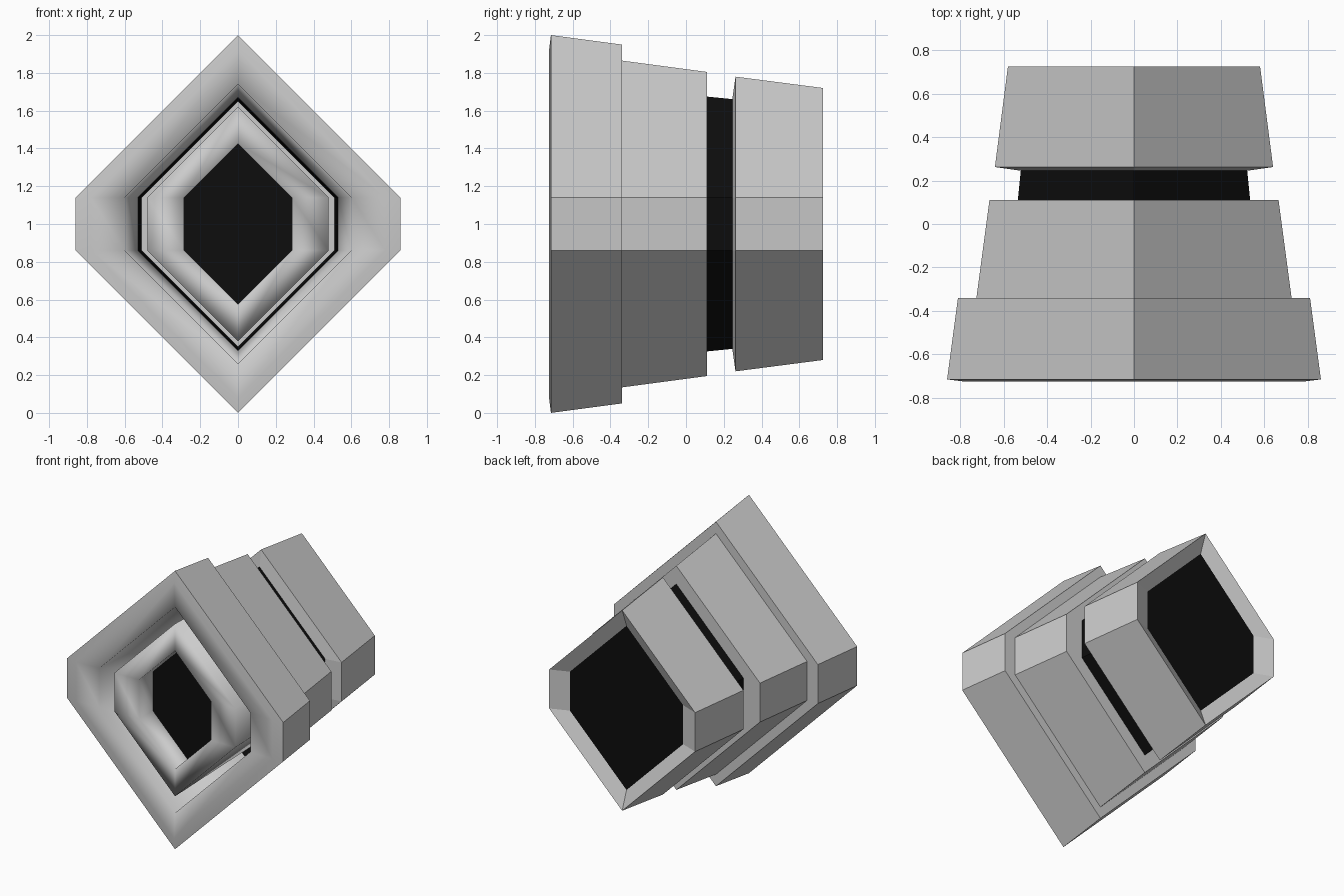
import bpy
import bmesh

CENTRE_Z = 1.0
SIDE = 0.14  # half height of the short vertical sides

if "Cube" in bpy.data.objects:
    bpy.data.objects.remove(bpy.data.objects["Cube"], do_unlink=True)


def make_material(name, value):
    mat = bpy.data.materials.new(name)
    mat.use_nodes = True
    colour = (value, value, value, 1)
    mat.diffuse_color = colour
    mat.node_tree.nodes["Principled BSDF"].inputs["Base Color"].default_value = colour
    return mat


grey = make_material("light grey metal", 0.6)
black = make_material("black", 0.004)


def hexagon(bm, y, h):
    """Ring of six corners: pointed top and bottom, short upright sides."""
    w = h - SIDE
    outline = [(0, h), (w, SIDE), (w, -SIDE), (0, -h), (-w, -SIDE), (-w, SIDE)]
    return [bm.verts.new((x, y, CENTRE_Z + z)) for x, z in outline]


def loft(name, profile, material, closed=True, smooth=(), caps=None):
    """Join hexagons along y; profile holds (y, half height) pairs."""
    bm = bmesh.new()
    rings = [hexagon(bm, y, h) for y, h in profile]
    count = len(rings) if closed else len(rings) - 1
    for i in range(count):
        a, b = rings[i], rings[(i + 1) % len(rings)]
        for k in range(6):
            n = (k + 1) % 6
            face = bm.faces.new((a[k], a[n], b[n], b[k]))
            face.smooth = i in smooth
    if not closed:
        for ring, index in zip((rings[0], rings[-1]), caps):
            bm.faces.new(ring).material_index = index
    bmesh.ops.recalc_face_normals(bm, faces=bm.faces)
    mesh = bpy.data.meshes.new(name)
    bm.to_mesh(mesh)
    bm.free()
    mesh.materials.append(material)
    mesh.materials.append(black)
    obj = bpy.data.objects.new(name, mesh)
    bpy.context.collection.objects.link(obj)
    return obj


# Stepped front housing, hollow, with a softly shaded front rim
loft("front_housing",
     [(-0.715, 1.0), (-0.34, 0.95), (-0.34, 0.865), (0.11, 0.805),
      (0.11, 0.67), (-0.715, 0.74), (-0.725, 0.92)],
     grey, smooth=(4, 5, 6))

# Dark band bridging the gap between the housings
loft("dark_band",
     [(0.105, 0.675), (0.255, 0.66), (0.255, 0.65), (0.105, 0.665)], black)

# Rear housing with a recessed dark back panel
loft("rear_housing",
     [(0.245, 0.55), (0.245, 0.66), (0.262, 0.78), (0.725, 0.72), (0.675, 0.59)],
     grey, closed=False, caps=(0, 1))

# Inner nozzle with a soft lip and a dark recessed opening
loft("inner_nozzle",
     [(-0.56, 0.425), (-0.715, 0.425), (-0.715, 0.62), (0.25, 0.59)],
     grey, closed=False, smooth=(0, 1, 2), caps=(1, 0))
